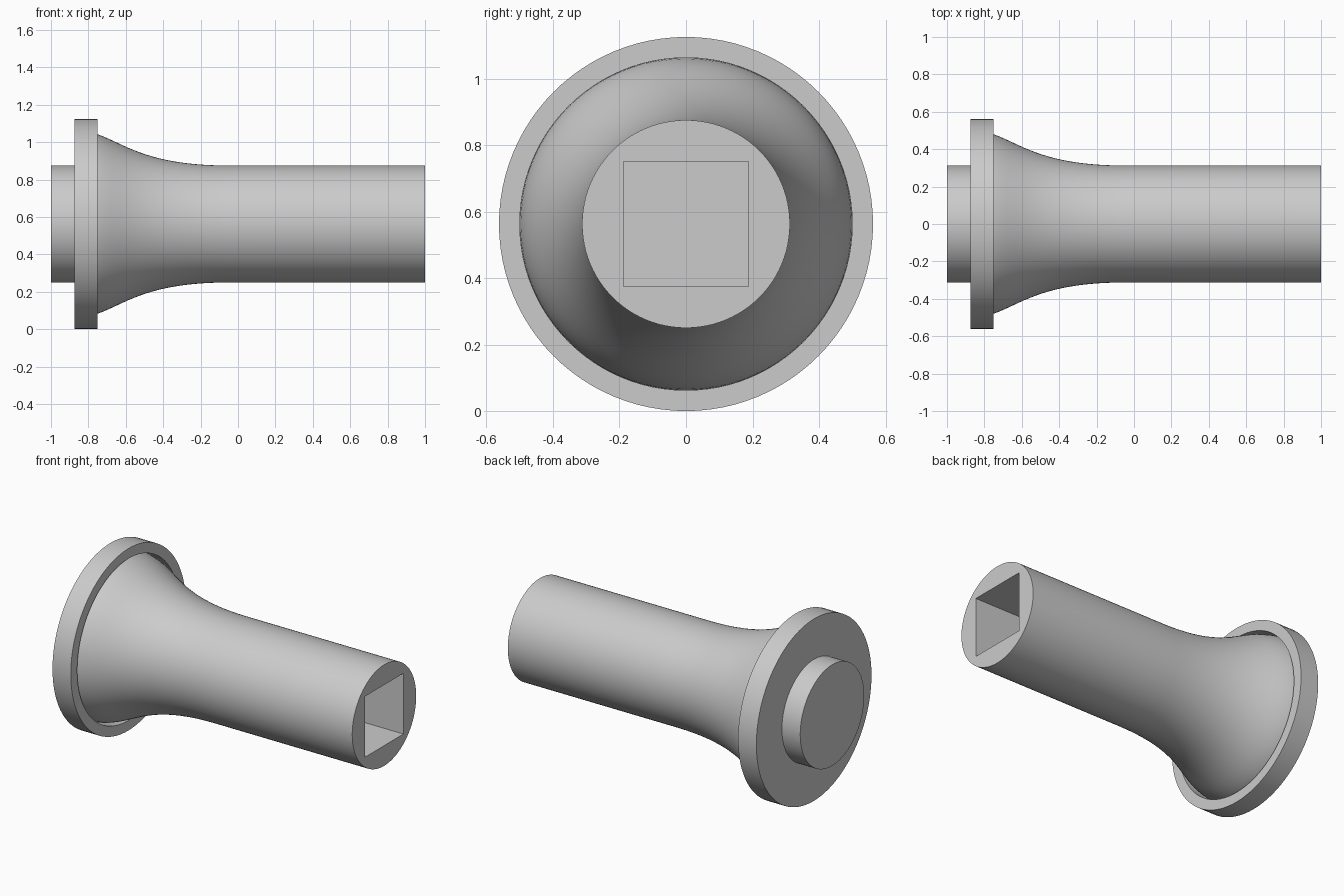
import bpy, bmesh, math

if "Cube" in bpy.data.objects:
    bpy.data.objects.remove(bpy.data.objects["Cube"])

N = 96          # segments, divisible by 8 so the socket corners land on vertices
CZ = 0.5625     # height of the axis

metal = bpy.data.materials.new("grey")
metal.diffuse_color = (0.6, 0.6, 0.6, 1)
metal.use_nodes = True
metal.node_tree.nodes["Principled BSDF"].inputs["Base Color"].default_value = metal.diffuse_color


def circle(x, r):
    return [(x, r * math.cos(2 * math.pi * i / N), CZ + r * math.sin(2 * math.pi * i / N))
            for i in range(N)]


def square(x, h):
    pts = []
    for i in range(N):
        a = 2 * math.pi * i / N
        c, s = math.cos(a), math.sin(a)
        k = h / max(abs(c), abs(s))
        pts.append((x, k * c, CZ + k * s))
    return pts


def loft(name, rings):
    """Join consecutive rings with quads and close both ends."""
    bm = bmesh.new()
    vr = [[bm.verts.new(p) for p in ring] for ring in rings]
    for a, b in zip(vr, vr[1:]):
        for i in range(N):
            j = (i + 1) % N
            bm.faces.new((a[i], a[j], b[j], b[i]))
    bm.faces.new(vr[0])
    bm.faces.new(vr[-1])
    bmesh.ops.recalc_face_normals(bm, faces=bm.faces)
    me = bpy.data.meshes.new(name)
    bm.to_mesh(me)
    bm.free()
    me.materials.append(metal)
    ob = bpy.data.objects.new(name, me)
    bpy.context.collection.objects.link(ob)
    bpy.ops.object.select_all(action='DESELECT')
    ob.select_set(True)
    bpy.context.view_layer.objects.active = ob
    bpy.ops.object.shade_smooth_by_angle(angle=math.radians(30))
    return ob


# Flange with rear stub and a shallow recess for the flare
flange = [(-1, 0.3125), (-0.875, 0.3125), (-0.875, 0.5625), (-0.75, 0.5625),
          (-0.75, 0.5), (-0.86, 0.5)]
loft("flange", [circle(x, r) for x, r in flange])

# Flared shaft: Bezier flare, straight tube, then a square socket in the end
P = [(-0.87, 0.5), (-0.65, 0.5), (-0.6, 0.3125), (-0.05, 0.3125)]
rings = []
for k in range(25):
    t = k / 24
    w = ((1 - t) ** 3, 3 * t * (1 - t) ** 2, 3 * t * t * (1 - t), t ** 3)
    rings.append(circle(sum(a * p[0] for a, p in zip(w, P)),
                        sum(a * p[1] for a, p in zip(w, P))))
rings += [circle(1, 0.3125), square(1, 0.1875), square(0.5, 0.1875)]
loft("shaft", rings)
